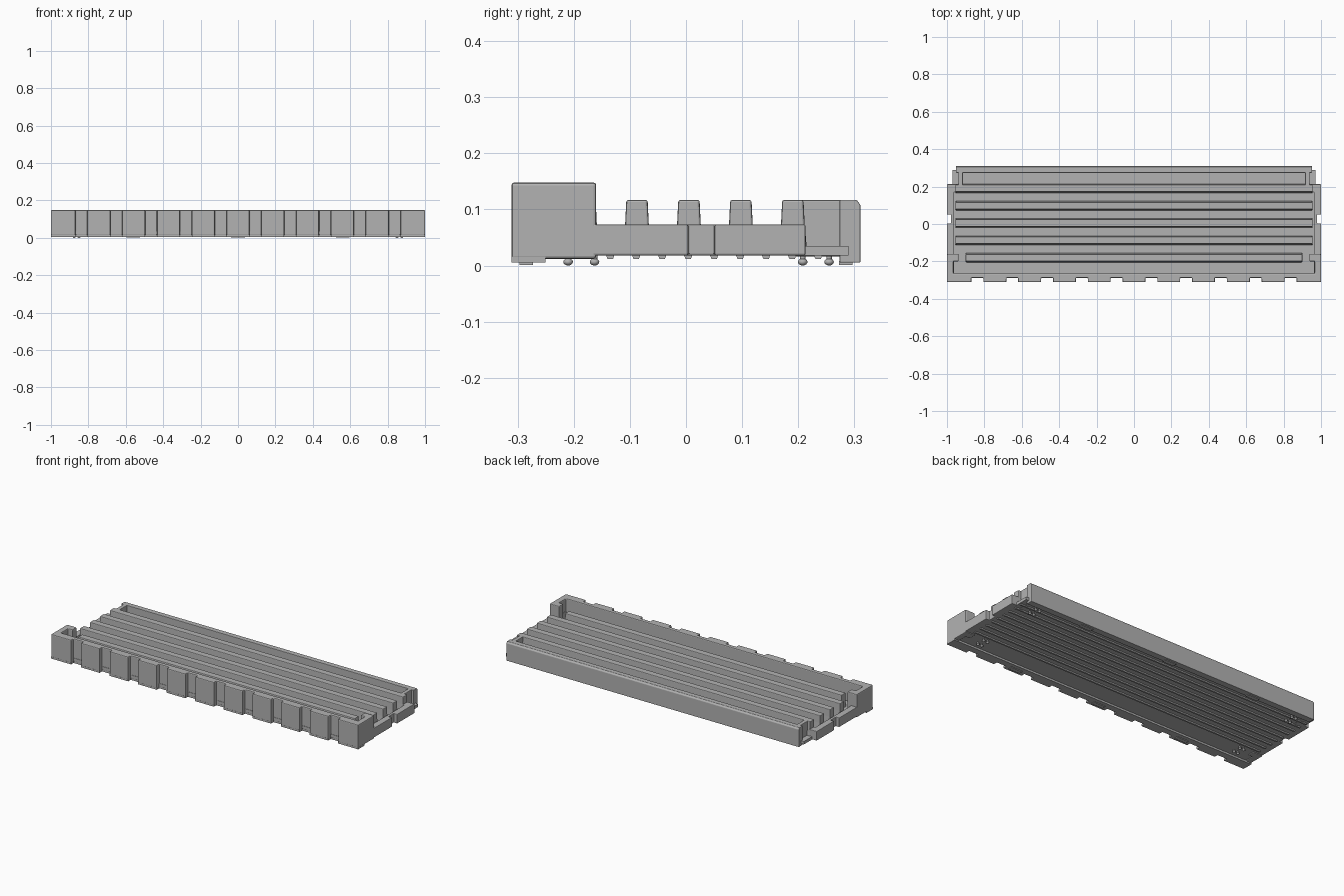
import bpy, bmesh, math

if "Cube" in bpy.data.objects:
    bpy.data.objects.remove(bpy.data.objects["Cube"], do_unlink=True)

GREY = (0.45, 0.45, 0.45, 1)
mat = bpy.data.materials.new("plain grey")
mat.use_nodes = True
mat.diffuse_color = GREY
mat.node_tree.nodes["Principled BSDF"].inputs["Base Color"].default_value = GREY


def finish(name, bm, bevel=0.0):
    bmesh.ops.recalc_face_normals(bm, faces=bm.faces)
    me = bpy.data.meshes.new(name)
    bm.to_mesh(me)
    bm.free()
    ob = bpy.data.objects.new(name, me)
    bpy.context.collection.objects.link(ob)
    me.materials.append(mat)
    if bevel:
        mod = ob.modifiers.new("soft edges", 'BEVEL')
        mod.width = bevel
        mod.segments = 2
        mod.limit_method = 'ANGLE'
    return ob


def prism(name, points, vec, bevel=0.0):
    """Extrude a closed loop of 3D points along a vector."""
    bm = bmesh.new()
    face = bm.faces.new([bm.verts.new(p) for p in points])
    ext = bmesh.ops.extrude_face_region(bm, geom=[face])
    moved = [v for v in ext["geom"] if isinstance(v, bmesh.types.BMVert)]
    bmesh.ops.translate(bm, verts=moved, vec=vec)
    return finish(name, bm, bevel)


def upright(name, outline, z0, z1, bevel=0.0):
    return prism(name, [(x, y, z0) for x, y in outline], (0, 0, z1 - z0), bevel)


def box(name, x0, x1, y0, y1, z0, z1, bevel=0.0):
    return upright(name, [(x0, y0), (x1, y0), (x1, y1), (x0, y1)], z0, z1, bevel)


def along_x(name, profile, half, bevel=0.0):
    return prism(name, [(-half, y, z) for y, z in profile], (2 * half, 0, 0), bevel)


PITCH = 0.0926
SIDES = ((1, "left"), (-1, "right"))

# Recessed deck floor with fine ribs underneath
box("deck_floor", -0.97, 0.97, -0.29, 0.29, 0.018, 0.035)
for i in range(9):
    y = -0.135 + i * PITCH / 2
    along_x("underside_rib", [(y - .008, .02), (y - .005, .012),
                              (y + .005, .012), (y + .008, .02)], 0.96)

# Five long tapered ridges, the front one shorter
for i in range(5):
    y = -0.18 + i * PITCH
    half = 0.90 if i == 0 else 0.955
    along_x("deck_ridge", [(y - .025, .03), (y - .021, .075), (y - .019, .117),
                           (y + .019, .117), (y + .021, .075), (y + .025, .03)],
            half, 0.004)

# Side rims, each with one notch in its outer face
for s, side in SIDES:
    rim = [(.962, -.29), (1, -.29), (1, .004), (.978, .004),
           (.978, .051), (1, .051), (1, .213), (.94, .213), (.94, .17), (.962, .17)]
    upright(side + "_rim", [(s * x, y) for x, y in rim], 0.018, 0.073, 0.003)

# Notched front edge, shared by the front wall and its foot
front = [(-1, -.311)]
for i in range(10):
    c = (i - 4.5) * 0.186
    front += [(c - .032, -.311), (c - .032, -.288), (c + .032, -.288), (c + .032, -.311)]
front.append((1, -.311))

# Tall front wall with returned ends that hook inward
hook = [(1, -.16), (.938, -.16), (.938, -.2), (.966, -.2), (.966, -.264)]
upright("front_wall", front + hook + [(-x, y) for x, y in reversed(hook)],
        0.012, 0.148, 0.005)
upright("front_foot", front + [(1, -.25), (-1, -.25)], 0.005, 0.016)

# Back wall, wider than the trough closed off by two end walls
along_x("back_wall", [(.274, .005), (.311, .005), (.311, .108),
                      (.304, .117), (.274, .117)], 0.952, 0.002)
for s, side in SIDES:
    x0, x1 = sorted((s * .915, s * .938))
    box(side + "_trough_end", x0, x1, .19, .285, .016, .117, 0.003)

# Shallow pads below the front and back walls
for x in (-0.56, 0, 0.56):
    for y in (-0.285, 0.285):
        box("foot_pad", x - .037, x + .037, y - .012, y + .012, .001, .008)

# Small round-headed studs in groups of four under the corners
for s in (1, -1):
    for dx in (-.013, .013):
        for y in (-.21, -.163, .208, .255):
            bm = bmesh.new()
            bmesh.ops.create_uvsphere(bm, u_segments=12, v_segments=8, radius=0.0085)
            bmesh.ops.scale(bm, verts=bm.verts, vec=(1, 1, 0.75))
            bmesh.ops.translate(bm, verts=bm.verts, vec=(s * .863 + dx, y, .0064))
            stem = bmesh.ops.create_cone(bm, cap_ends=True, segments=12,
                                         radius1=.005, radius2=.005, depth=.014)
            bmesh.ops.translate(bm, verts=stem["verts"], vec=(s * .863 + dx, y, .014))
            for f in bm.faces:
                f.smooth = True
            finish("stud", bm)
